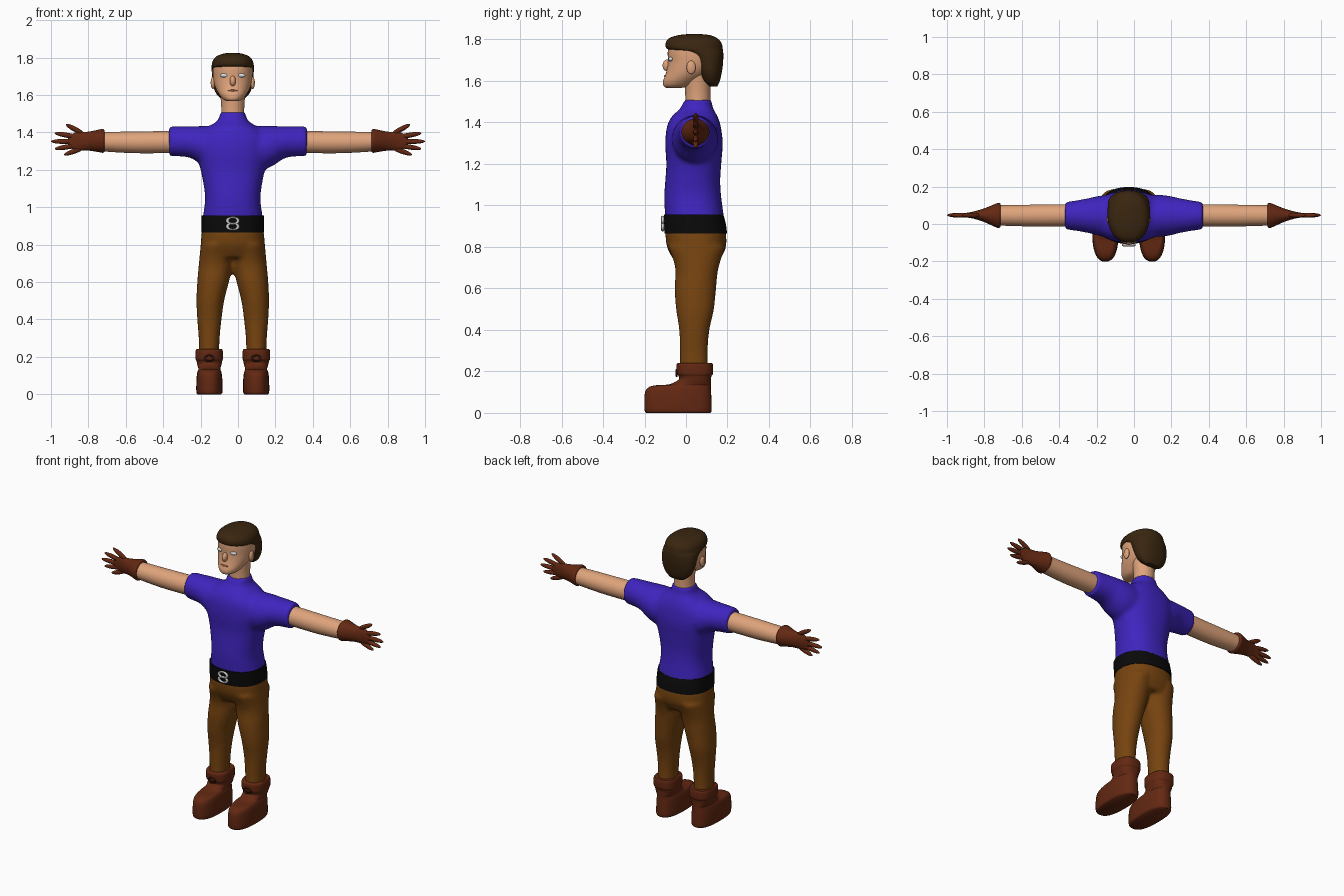
import bpy, bmesh, math
from mathutils import Vector

if "Cube" in bpy.data.objects:
    bpy.data.objects.remove(bpy.data.objects["Cube"])

CX = -0.028  # body centre line; arms are symmetric about x = 0


def material(name, rgb):
    m = bpy.data.materials.new(name)
    m.diffuse_color = (*rgb, 1)
    m.use_nodes = True
    m.node_tree.nodes["Principled BSDF"].inputs["Base Color"].default_value = m.diffuse_color
    return m


SKIN = material("skin", (0.74, 0.37, 0.20))
SHIRT = material("violet blue cloth", (0.05, 0.018, 0.52))
PANTS = material("ochre brown cloth", (0.185, 0.058, 0.005))
LEATHER = material("red brown leather", (0.125, 0.021, 0.006))
DARK = material("dark leather", (0.035, 0.010, 0.005))
HAIR = material("dark brown hair", (0.042, 0.019, 0.005))
BLACK = material("black belt", (0.003, 0.003, 0.003))
METAL = material("pale metal", (0.62, 0.62, 0.62))
WHITE = material("eye white", (0.68, 0.72, 0.76))
LIP = material("lip pink", (0.60, 0.23, 0.13))


def finish(bm, name, mat, angle=50):
    bmesh.ops.recalc_face_normals(bm, faces=bm.faces)
    me = bpy.data.meshes.new(name)
    bm.to_mesh(me)
    bm.free()
    me.materials.append(mat)
    ob = bpy.data.objects.new(name, me)
    bpy.context.collection.objects.link(ob)
    bpy.ops.object.select_all(action='DESELECT')
    ob.select_set(True)
    bpy.context.view_layer.objects.active = ob
    bpy.ops.object.shade_smooth_by_angle(angle=math.radians(angle))
    return ob


def catmull(a, b, c, d, t):
    return [0.5 * (2 * q + (r - p) * t + (2 * p - 5 * q + 4 * r - s) * t * t
                   + (3 * q - p - 3 * r + s) * t ** 3) for p, q, r, s in zip(a, b, c, d)]


def loft(name, rings, mat, axis='z', side=1, power=2.3, seg=36, steps=4):
    """Rings are (position, u0, u1, v0, v1); u is x and v is y for axis z, u is y and v is z for axis x."""
    smooth = []
    for i in range(len(rings) - 1):
        a, d = rings[max(i - 1, 0)], rings[min(i + 2, len(rings) - 1)]
        smooth += [catmull(a, rings[i], rings[i + 1], d, k / steps) for k in range(steps)]
    smooth.append(rings[-1])
    bm = bmesh.new()
    loops = []
    for t, u0, u1, v0, v1 in smooth:
        loop = []
        for k in range(seg):
            c, s = math.cos(2 * math.pi * k / seg), math.sin(2 * math.pi * k / seg)
            u = (u0 + u1) / 2 + (u1 - u0) / 2 * math.copysign(abs(c) ** (2 / power), c)
            v = (v0 + v1) / 2 + (v1 - v0) / 2 * math.copysign(abs(s) ** (2 / power), s)
            loop.append(bm.verts.new((CX + side * u, v, t) if axis == 'z' else (side * t, u, v)))
        loops.append(loop)
    for a, b in zip(loops, loops[1:]):
        for k in range(seg):
            bm.faces.new((a[k], a[(k + 1) % seg], b[(k + 1) % seg], b[k]))
    bm.faces.new(loops[0])
    bm.faces.new(loops[-1])
    return finish(bm, name, mat)


def column(name, rows, mat, **kw):
    """Loft centred on the body line from (z, half width, front, back)."""
    return loft(name, [(z, -w, w, f, b) for z, w, f, b in rows], mat, **kw)


def ball(name, loc, size, mat, tilt=0):
    bm = bmesh.new()
    bmesh.ops.create_uvsphere(bm, u_segments=20, v_segments=12, radius=1)
    ob = finish(bm, name, mat)
    ob.location, ob.scale, ob.rotation_euler = loc, size, (0, tilt, 0)
    return ob


def ring(name, loc, major, minor, scale, mat):
    bpy.ops.mesh.primitive_torus_add(major_radius=major, minor_radius=minor, major_segments=28,
                                     minor_segments=8, location=loc, rotation=(math.pi / 2, 0, 0))
    ob = bpy.context.object
    ob.name, ob.scale = name, scale
    ob.data.materials.append(mat)
    bpy.ops.object.shade_smooth()


def fuse(parts, name, voxel, rounds):
    """Merge overlapping lofts into one soft surface."""
    bpy.ops.object.select_all(action='DESELECT')
    for p in parts:
        p.modifiers.clear()
        p.select_set(True)
    bpy.context.view_layer.objects.active = parts[0]
    bpy.ops.object.join()
    ob = parts[0]
    ob.name = name
    m = ob.modifiers.new("merge", 'REMESH')
    m.mode, m.voxel_size, m.use_smooth_shade = 'VOXEL', voxel, True
    s = ob.modifiers.new("soften", 'SMOOTH')
    s.factor, s.iterations = 0.5, rounds


# Shirt: torso with collar plus two sleeves
parts = [column("torso", [
    (0.93, .163, -.10, .185), (1.04, .148, -.105, .17), (1.12, .156, -.10, .165),
    (1.20, .172, -.095, .17), (1.30, .195, -.10, .177), (1.38, .185, -.092, .168),
    (1.43, .13, -.068, .152), (1.465, .080, -.03, .132), (1.51, .068, -.007, .122)], SHIRT)]
for s in (-1, 1):
    parts.append(loft("sleeve", [
        (0.0, -.06, .15, 1.20, 1.43), (0.15, -.068, .155, 1.205, 1.435),
        (0.25, -.047, .137, 1.262, 1.433), (0.32, -.035, .124, 1.272, 1.433),
        (0.369, -.029, .118, 1.274, 1.431)], SHIRT, 'x', s, 2))
fuse(parts, "shirt", 0.011, 8)

# Trousers: hips plus two legs
parts = [column("hips", [(.88, .165, -.10, .192), (.80, .171, -.092, .193), (.73, .165, -.055, .16)], PANTS)]
for s in (-1, 1):
    parts.append(loft("leg", [
        (.80, .0, .172, -.085, .19), (.70, .0, .181, -.052, .157), (.60, .021, .19, -.055, .145),
        (.50, .046, .194, -.048, .135), (.40, .060, .19, -.033, .113),
        (.30, .070, .182, -.030, .105), (.21, .073, .181, -.030, .108)], PANTS, 'z', s, 2.1))
fuse(parts, "trousers", 0.011, 6)

# Belt and double-loop buckle
column("belt", [(.865, .167, -.104, .198), (.91, .167, -.106, .192), (.957, .166, -.107, .18)], BLACK)
for z in (.897, .928):
    ring("buckle_loop", (CX, -.112, z), .024, .007, (1.2, .72, 1.1), METAL)

for s in (-1, 1):
    # Boots with a wider cuff and a ring in front
    loft("boot", [
        (0, .062, .188, -.192, .118), (.015, .055, .195, -.2, .124), (.08, .056, .194, -.2, .122),
        (.115, .06, .19, -.19, .12), (.132, .066, .184, -.155, .12), (.138, .066, .184, -.08, .12),
        (.16, .060, .19, -.036, .12), (.178, .056, .194, -.036, .123), (.19, .053, .199, -.044, .13),
        (.23, .053, .199, -.046, .13), (.241, .058, .194, -.04, .125)], LEATHER, 'z', s, 2.5)
    ring("boot_ring", (CX + s * .126, -.045, .192), .02, .005, (1.15, .8, 1), DARK)

    # Bare forearm and gauntlet
    loft("forearm", [(.34, -.013, .106, 1.29, 1.408), (.55, -.013, .103, 1.289, 1.405),
                     (.73, -.008, .10, 1.299, 1.402)], SKIN, 'x', s, 2)
    loft("glove", [
        (.714, -.016, .108, 1.297, 1.413), (.722, -.022, .113, 1.291, 1.418),
        (.74, -.017, .108, 1.294, 1.416), (.80, .01, .084, 1.303, 1.404),
        (.86, .029, .066, 1.303, 1.402), (.895, .035, .06, 1.315, 1.388),
        (.91, .041, .054, 1.328, 1.375)], LEATHER, 'x', s, 2)
    fingers = [(.82, 1.390, .92, 1.443), (.85, 1.374, .98, 1.396), (.86, 1.352, 1.0, 1.352),
               (.85, 1.333, .98, 1.312), (.82, 1.320, .93, 1.280)]
    for x0, z0, x1, z1 in fingers:
        d = Vector((x1 - x0, z1 - z0))
        ball("finger", (s * (x0 + x1) / 2, .047, (z0 + z1) / 2), (d.length / 2, .013, .0135),
             LEATHER, -s * math.atan2(d.y, d.x))

# Head, neck and face
column("neck", [(1.47, .062, -.004, .118), (1.55, .062, -.004, .118), (1.64, .072, -.01, .12)], SKIN, power=2)
column("head", [
    (1.567, .028, -.095, -.02), (1.576, .050, -.108, .02), (1.60, .071, -.11, .06),
    (1.64, .093, -.096, .12), (1.69, .105, -.087, .16), (1.74, .107, -.088, .165),
    (1.78, .10, -.078, .16), (1.805, .06, -.03, .12)], SKIN, power=2.1)
ball("nose", (CX, -.092, 1.675), (.016, .021, .028), SKIN)
ball("mouth", (CX, -.097, 1.624), (.027, .009, .005), LIP)
for s in (-1, 1):
    ball("eye", (CX + s * .045, -.073, 1.705), (.023, .012, .011), WHITE)
    ball("ear", (CX + s * .106, .025, 1.665), (.012, .022, .033), SKIN)

# Hair cap: its front edge follows the slanted hairline
column("hair", [
    (1.573, .05, .115, .15), (1.60, .083, .078, .163), (1.64, .103, .058, .172),
    (1.68, .110, .04, .178), (1.72, .112, .01, .180), (1.742, .113, -.04, .179),
    (1.755, .113, -.092, .177), (1.785, .106, -.097, .17), (1.808, .085, -.078, .147),
    (1.821, .05, -.035, .115), (1.826, .02, .01, .07)], HAIR, power=2.2)
